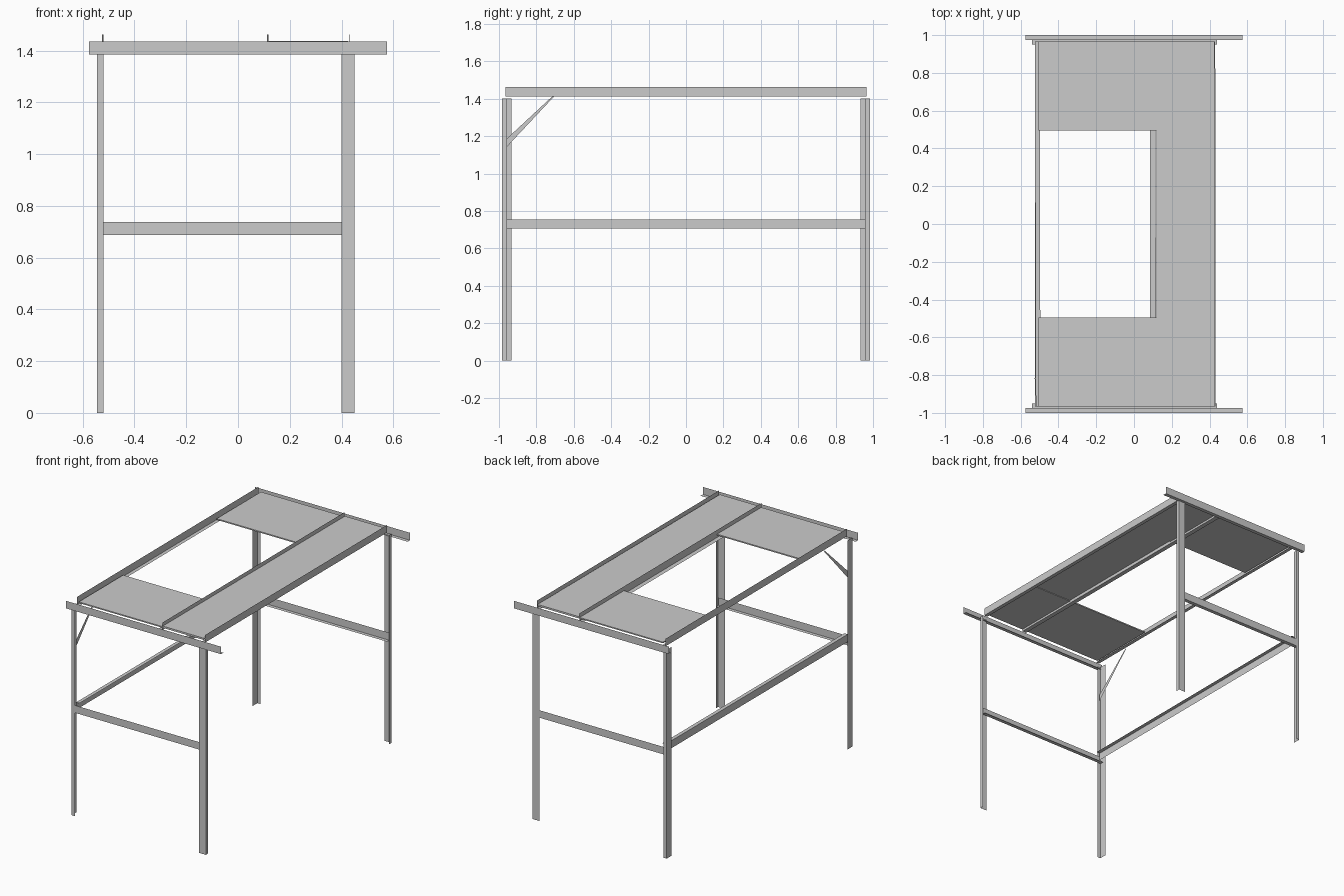
import bpy
import bmesh
from mathutils import Vector

cube = bpy.data.objects.get("Cube")
if cube:
    bpy.data.objects.remove(cube, do_unlink=True)

steel = bpy.data.materials.new("light grey steel")
steel.use_nodes = True
GREY = (0.6, 0.6, 0.6, 1)
steel.diffuse_color = GREY
steel.node_tree.nodes["Principled BSDF"].inputs["Base Color"].default_value = GREY


def finish(name, bm):
    mesh = bpy.data.meshes.new(name)
    bm.to_mesh(mesh)
    bm.free()
    mesh.materials.append(steel)
    obj = bpy.data.objects.new(name, mesh)
    bpy.context.collection.objects.link(obj)
    return obj


def sheet(bm, corners, facing):
    """Add one flat face whose normal points along facing."""
    face = bm.faces.new([bm.verts.new(c) for c in corners])
    face.normal_update()
    if face.normal.dot(Vector(facing)) < 0:
        face.normal_flip()


def angle_bar(name, start, end, web, flange, web_facing, flange_facing):
    """Thin L-section bar: two strips that share the edge from start to end."""
    bm = bmesh.new()
    a, b = Vector(start), Vector(end)
    for side, facing in ((web, web_facing), (flange, flange_facing)):
        s = Vector(side)
        sheet(bm, (a, b, b + s, a + s), facing)
    return finish(name, bm)


def panel(name, x0, x1, y0, y1, top, thick=0.008):
    bm = bmesh.new()
    bmesh.ops.create_cube(bm, size=1)
    for v in bm.verts:
        v.co = ((x0 + x1) / 2 + v.co.x * (x1 - x0),
                (y0 + y1) / 2 + v.co.y * (y1 - y0),
                top - thick / 2 + v.co.z * thick)
    return finish(name, bm)


WIDE, NARROW = 0.05, 0.025
UP, DOWN = (0, 0, 1), (0, 0, -1)
LEFT, RIGHT = (1, 0, 0), (-1, 0, 0)

for end, s in (("front", -1), ("back", 1)):
    out = (0, s, 0)
    y = 0.983 * s
    # Legs: broad side faces the ends on the left, the side on the right
    angle_bar(end + "_left_leg", (0.45, y, 0), (0.45, y, 1.4),
              (-WIDE, 0, 0), (0, -s * NARROW, 0), out, LEFT)
    angle_bar(end + "_right_leg", (-0.545, y, 0), (-0.545, y, 1.4),
              (0, -s * WIDE, 0), (NARROW, 0, 0), RIGHT, out)
    # Top crossbar and middle rail at each end
    angle_bar(end + "_crossbar", (-0.575, s, 1.385), (0.575, s, 1.385),
              (0, 0, WIDE), (0, -s * NARROW, 0), out, UP if s < 0 else DOWN)
    angle_bar(end + "_middle_rail", (-0.54, s * 0.975, 0.688), (0.44, s * 0.975, 0.688),
              (0, 0, WIDE), (0, -s * NARROW, 0), out, DOWN)
    # End panels
    panel(end + "_panel", -0.505, 0.42, *sorted((s * 0.495, s * 0.965)), 1.434)

# Long beams carrying the panels
angle_bar("right_beam", (-0.52, -0.965, 1.412), (-0.525, 0.965, 1.412),
          (0, 0, WIDE), (NARROW, 0, 0), RIGHT, DOWN)
angle_bar("centre_beam", (0.117, -0.965, 1.412), (0.113, 0.965, 1.412),
          (0, 0, WIDE), (-0.03, 0, 0), LEFT, UP)
angle_bar("left_beam", (0.432, -0.965, 1.412), (0.43, 0.965, 1.412),
          (0, 0, WIDE), (-NARROW, 0, 0), LEFT, UP)
panel("long_panel", 0.118, 0.425, -0.965, 0.965, 1.438)

# Long middle rail on the right side, flange along its top
angle_bar("right_middle_rail", (-0.525, -0.965, 0.755), (-0.525, 0.965, 0.755),
          (0, 0, -WIDE), (NARROW, 0, 0), RIGHT, UP)

# Tapered corner brace
bm = bmesh.new()
sheet(bm, [(-0.522, -0.965, 1.135), (-0.522, -0.965, 1.18),
           (-0.528, -0.715, 1.412), (-0.528, -0.705, 1.412)], LEFT)
finish("corner_brace", bm)
